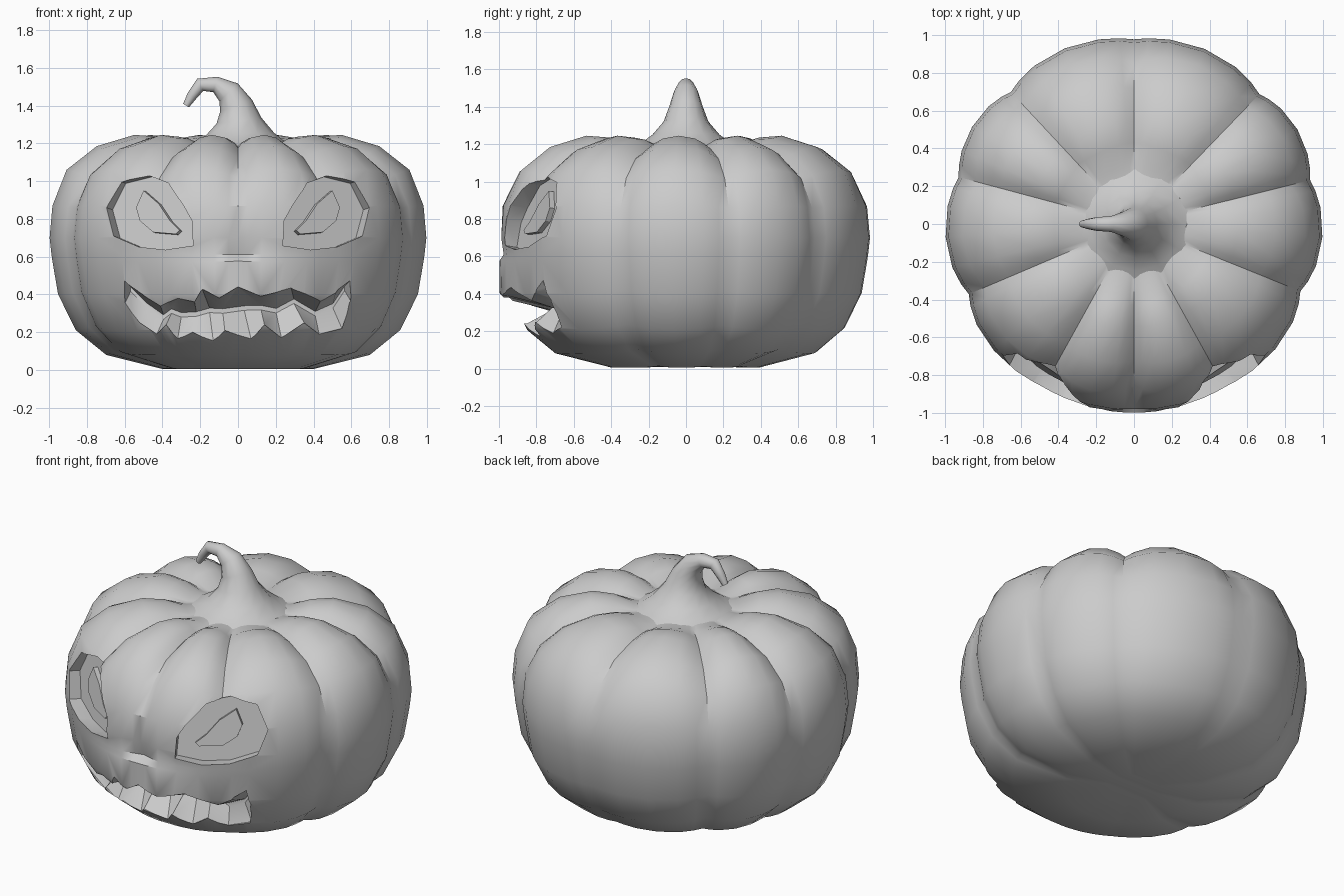
import bpy, bmesh, math
from mathutils import Vector

old = bpy.data.objects.get("Cube")
if old:
    bpy.data.objects.remove(old, do_unlink=True)

grey = bpy.data.materials.new("plain grey")
grey.use_nodes = True
colour = (0.6, 0.6, 0.6, 1)
grey.diffuse_color = colour
grey.node_tree.nodes["Principled BSDF"].inputs["Base Color"].default_value = colour


def loft(name, rings):
    """Skin a closed solid over matching rings (even point count)."""
    bm = bmesh.new()
    loops = [[bm.verts.new(p) for p in ring] for ring in rings]
    n = len(loops[0])
    for a, b in zip(loops, loops[1:]):
        for i in range(n):
            j = (i + 1) % n
            bm.faces.new((a[i], a[j], b[j], b[i]))
    for cap in (loops[0], loops[-1]):
        for i in range(n // 2 - 1):
            bm.faces.new((cap[i], cap[i + 1], cap[n - 2 - i], cap[n - 1 - i]))
    bmesh.ops.recalc_face_normals(bm, faces=bm.faces)
    mesh = bpy.data.meshes.new(name)
    bm.to_mesh(mesh)
    bm.free()
    mesh.materials.append(grey)
    obj = bpy.data.objects.new(name, mesh)
    bpy.context.collection.objects.link(obj)
    return obj


def activate(obj):
    bpy.ops.object.select_all(action='DESELECT')
    obj.select_set(True)
    bpy.context.view_layer.objects.active = obj


def smooth(obj, degrees):
    activate(obj)
    bpy.ops.object.shade_smooth_by_angle(angle=math.radians(degrees))


def carve(target, cutter):
    cutter.hide_render = True
    mod = target.modifiers.new("carve", 'BOOLEAN')
    mod.object, mod.operation, mod.solver = cutter, 'DIFFERENCE', 'EXACT'
    activate(target)
    bpy.ops.object.modifier_apply(modifier=mod.name)
    bpy.data.objects.remove(cutter, do_unlink=True)


# Ribbed body: profile of radius, height and groove depth
profile = [(.15, .01, 0), (.4, .005, .01), (.7, .08, .03), (.86, .21, .05),
           (.955, .4, .055), (.985, .575, .055), (.99, .61, .055), (1, .7, .055),
           (.985, .87, .06), (.91, 1.06, .07), (.75, 1.185, .07), (.55, 1.245, .07),
           (.42, 1.235, .05), (.3, 1.19, .01), (.15, 1.2, 0)]
# Groove direction in degrees and its strength on the lower body
grooves = [(-90, .1), (-61, .1), (-22, .9), (14, .7), (46, .8),
           (90, .4), (133, .8), (165, .7), (203, .9), (241, .1), (270, .1)]


def body_ring(k):
    r, z, depth = profile[k]
    r0, z0, _ = profile[max(k - 1, 0)]
    r1, z1, _ = profile[min(k + 1, len(profile) - 1)]
    normal = Vector((z1 - z0, r0 - r1)).normalized()
    ring = []
    for (a0, s0), (a1, s1) in zip(grooves, grooves[1:]):
        for t in (0, .1, .25, .5, .75, .9):
            angle = math.radians(a0 + (a1 - a0) * t)
            strength = s0 if t < .5 else s1
            if z > 1:
                strength = 1
            dent = depth * strength * abs(1 - 2 * min(t, 1 - t)) ** 2.2
            rad, high = r - normal.x * dent, z - normal.y * dent
            x, y = rad * math.cos(angle), rad * math.sin(angle)
            # Lip and nose hollow on the front
            if y < 0:
                near = math.exp(-(x / .3) ** 2)
                if .3 < z < .6:
                    y -= near * (1 - r + .003)
                elif .6 < z < .8:
                    y += .04 * math.exp(-(x / .09) ** 2) * (1 if z < .65 else .6)
            ring.append((x, y, max(high, 0)))
    return ring


body = loft("pumpkin_body", [body_ring(k) for k in range(len(profile))])

# Eye sockets cut along the surface normal, each with a raised pupil
socket = [(.70, .86), (.63, 1.0), (.49, 1.035), (.37, .99), (.28, .87),
          (.24, .79), (.24, .66), (.38, .635), (.52, .65), (.66, .71)]
pupil = [(.50, .95), (.42, .88), (.36, .79), (.31, .74),
         (.33, .72), (.45, .73), (.52, .79), (.54, .86)]
pupils = []


def eye_prism(name, outline, side, true_at, depths):
    normal = Vector((.45, -.87, .15)).normalized()
    rings = []
    for d in depths:
        ring = []
        for x, z in outline:
            flat = normal.x * (x - .46) + normal.z * (z - .84)
            p = Vector((x, -.83 + (true_at - flat) / normal.y, z))
            p += normal * (d - true_at)
            ring.append((p.x * side, p.y, p.z))
        rings.append(ring)
    return loft(name, rings)


for side, label in ((1, "left"), (-1, "right")):
    carve(body, eye_prism("socket_cutter", socket, side, 0, (.25, -.08)))
    pupils.append(eye_prism(label + "_pupil", pupil, side, -.05, (-.05, -.1)))

# Jagged mouth tapering to a thin slot inside
upper = [(-.61, .48), (-.5, .4), (-.41, .34), (-.37, .36), (-.32, .38),
         (-.23, .36), (-.19, .43), (-.1, .38), (0, .44), (.12, .39),
         (.2, .41), (.28, .44), (.44, .37), (.52, .42), (.6, .48)]
lower = [(-.6, .35), (-.52, .25), (-.43, .19), (-.38, .24), (-.32, .16),
         (-.24, .2), (-.13, .145), (-.07, .21), (.07, .16), (.14, .24),
         (.23, .17), (.35, .25), (.43, .19), (.55, .22), (.6, .36)]


def lip(x, z):
    r = min(1, .7 + .68 * z)
    return (x, -math.sqrt(r * r - x * x), z)


edge = upper + lower[::-1]
slot_top, slot_low = [], []
for (xu, zu), (xl, zl) in zip(upper, lower):
    x, z = (xu + xl) * .47, zu * .6 + zl * .4
    y = -.71 + .25 * x * x
    slot_top.append((x, y, z + .012))
    slot_low.append((x, y, z - .012))
carve(body, loft("mouth_cutter", [[(x, -1.3, z) for x, z in edge],
                                  [lip(x, z) for x, z in edge],
                                  slot_top + slot_low[::-1]]))

# Curled stem: centre x, height and radius
path = [(.01, 1.165, .33), (.01, 1.2, .25), (.01, 1.25, .18), (.005, 1.32, .12),
        (-.01, 1.4, .09), (-.05, 1.47, .068), (-.12, 1.512, .042),
        (-.2, 1.51, .036), (-.245, 1.45, .027), (-.275, 1.4, .018)]
rings = []
for k, (cx, cz, r) in enumerate(path):
    a, b = path[max(k - 1, 0)], path[min(k + 1, len(path) - 1)]
    along = Vector((b[0] - a[0], b[1] - a[1])).normalized()
    ring = []
    for i in range(12):
        w = math.tau * i / 12
        u = r * math.cos(w)
        ring.append((cx + along.y * u, r * math.sin(w), cz - along.x * u))
    rings.append(ring)
stem = loft("stem", rings)

smooth(body, 35)
smooth(stem, 50)
for p in pupils:
    smooth(p, 30)
